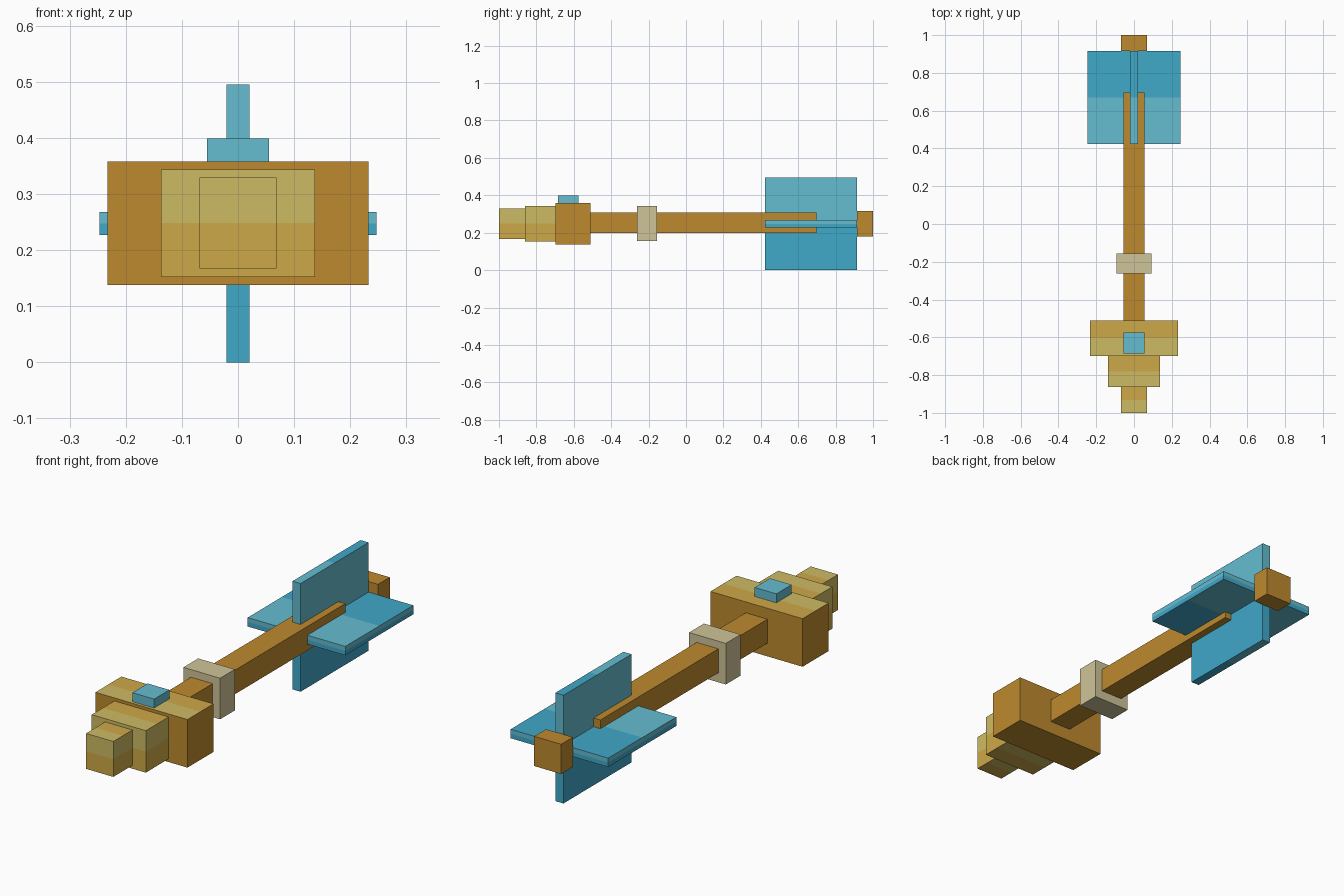
import bpy
import bmesh
from mathutils import Vector

default = bpy.data.objects.get("Cube")
if default:
    bpy.data.objects.remove(default, do_unlink=True)


def linear(c):
    c /= 255
    return c / 12.92 if c <= 0.04045 else ((c + 0.055) / 1.055) ** 2.4


def material(name, rgb):
    mat = bpy.data.materials.new(name)
    mat.use_nodes = True
    color = [linear(c) for c in rgb] + [1]
    mat.diffuse_color = color
    mat.node_tree.nodes["Principled BSDF"].inputs["Base Color"].default_value = color
    return mat


orange = material("dark orange wood", (190, 138, 46))
khaki = material("pale khaki", (206, 187, 100))
mustard = material("mustard", (206, 169, 72))
beige = material("beige", (207, 196, 152))
light_blue = material("light blue", (101, 188, 208))
mid_blue = material("mid blue", (64, 168, 201))

AXIS_Z = 0.2475


def box(name, half_width, y0, y1, z0, z1, mats, sides=False, caps=False):
    """Box centred on x; two-tone sides split at mid height, caps at mid depth."""
    size = Vector((2 * half_width, y1 - y0, z1 - z0))
    mid = Vector((0, (y0 + y1) / 2, (z0 + z1) / 2))
    bm = bmesh.new()
    bmesh.ops.create_cube(bm, size=1)
    for v in bm.verts:
        v.co = v.co * size + mid

    def split(faces, normal):
        edges = {e for f in faces for e in f.edges}
        verts = {v for f in faces for v in f.verts}
        bmesh.ops.bisect_plane(bm, geom=list(faces) + list(edges) + list(verts),
                               plane_co=mid, plane_no=normal)
        bm.normal_update()

    bm.normal_update()
    if sides:
        split([f for f in bm.faces if abs(f.normal.z) < 0.5], (0, 0, 1))
    if caps:
        for sign in (1, -1):
            if sign == 1 or sides:
                split([f for f in bm.faces if f.normal.z * sign > 0.5], (0, 1, 0))

    # Upper half of the sides, front of the top and back of the underside are pale
    for f in bm.faces:
        c = f.calc_center_median() - mid
        if abs(f.normal.z) < 0.5:
            f.material_index = int(sides and c.z < 0)
        elif caps and f.normal.z > 0:
            f.material_index = (len(mats) - 2) + int(c.y > 0)
        elif caps and sides:
            f.material_index = int(c.y < 0)

    mesh = bpy.data.meshes.new(name)
    bm.to_mesh(mesh)
    bm.free()
    for m in mats:
        mesh.materials.append(m)
    obj = bpy.data.objects.new(name, mesh)
    bpy.context.collection.objects.link(obj)
    return obj


# Stepped head
gold = [khaki, mustard]
box("nose_block", 0.069, -1.0, -0.862, 0.167, 0.329, gold, True, True)
box("middle_block", 0.137, -0.862, -0.698, 0.152, 0.344, gold, True, True)
box("main_block", 0.233, -0.698, -0.51, 0.138, 0.358, [orange, khaki, mustard], False, True)
box("top_button", 0.055, -0.685, -0.575, 0.358, 0.399, [light_blue])

# Shaft and collar
box("shaft", 0.055, -0.51, 0.697, 0.198, 0.308, [orange])
box("collar", 0.093, -0.262, -0.155, 0.155, 0.343, [beige])

# Crossed tail fins
blues = [light_blue, mid_blue]
box("vertical_fin", 0.0205, 0.423, 0.915, 0, 2 * AXIS_Z, blues, True, True)
box("horizontal_fin", 0.247, 0.423, 0.915, AXIS_Z - 0.0205, AXIS_Z + 0.0205, blues, True, True)

# Tail end
box("tail_block", 0.068, 0.915, 1.0, 0.18, 0.316, [orange])
